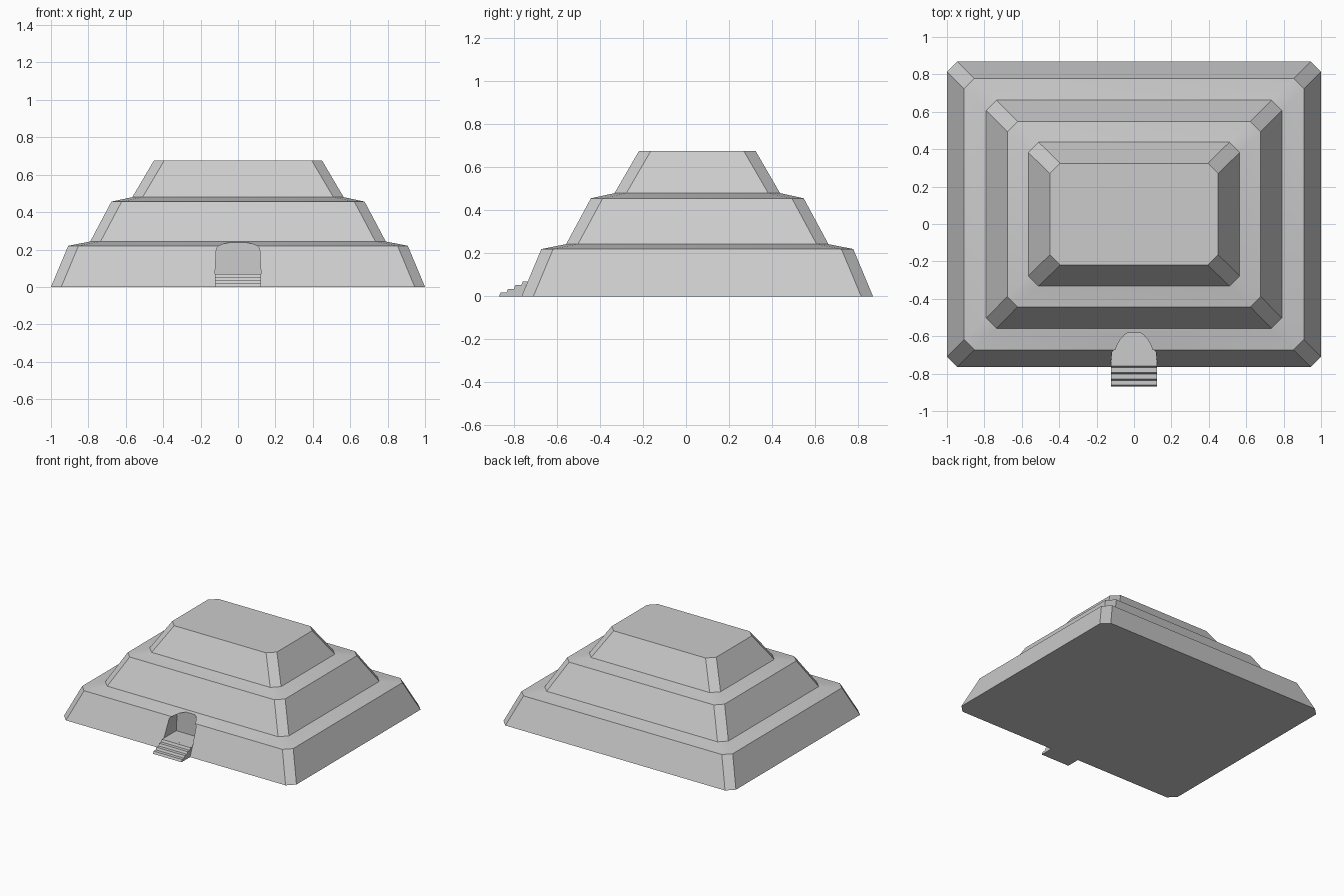
import bpy, bmesh, math

if "Cube" in bpy.data.objects:
    bpy.data.objects.remove(bpy.data.objects["Cube"])

CY = 0.0525        # centre of the building in y (stairs project to the front)
CH = 0.055         # corner chamfer


def make_object(name, bm):
    bmesh.ops.recalc_face_normals(bm, faces=bm.faces)
    me = bpy.data.meshes.new(name)
    bm.to_mesh(me)
    bm.free()
    ob = bpy.data.objects.new(name, me)
    bpy.context.collection.objects.link(ob)
    return ob


def loft(name, rings):
    """Skin a list of equal-length closed rings and cap both ends."""
    bm = bmesh.new()
    loops = [[bm.verts.new(p) for p in ring] for ring in rings]
    n = len(loops[0])
    for a, b in zip(loops, loops[1:]):
        for i in range(n):
            j = (i + 1) % n
            bm.faces.new((a[i], a[j], b[j], b[i]))
    bm.faces.new(loops[0])
    bm.faces.new(loops[-1])
    return make_object(name, bm)


def octagon(hx, hy, z):
    """Rectangle with chamfered corners."""
    q = [(hx, hy - CH), (hx - CH, hy)]
    pts = q + [(-x, y) for x, y in reversed(q)]
    pts += [(-x, -y) for x, y in pts]
    return [(x, y + CY, z) for x, y in pts]


# Stepped body: sloping walls alternating with shallow ledges
levels = [(1.0, 0.8175, 0.0), (0.908, 0.7255, 0.22), (0.79, 0.61, 0.243),
          (0.677, 0.495, 0.456), (0.565, 0.385, 0.48), (0.45, 0.272, 0.675)]
body = loft("stepped_body", [octagon(*l) for l in levels])

# Arched entrance niche, cut through the front wall and ledge
arch = [(0.123, 0.07), (0.12, 0.12)]
arch += [(0.116 * math.cos(t), 0.2 + 0.04 * math.sin(t))
         for t in (math.pi * i / 14 for i in range(15))]
arch += [(-0.12, 0.12), (-0.123, 0.07)]
cutter = loft("niche_cutter", [[(x, y, z) for x, z in arch] for y in (-1.0, -0.583)])
cutter.hide_render = True
mod = body.modifiers.new("niche", 'BOOLEAN')
mod.operation = 'DIFFERENCE'
mod.solver = 'EXACT'
mod.object = cutter
bpy.context.view_layer.objects.active = body
bpy.ops.object.modifier_apply(modifier=mod.name)
bpy.data.objects.remove(cutter)

# Entrance stairs with slightly leaning risers
RISE, RUN, LEAN = 0.0175, 0.0345, 0.008
profile = []
for i in range(4):
    y = -0.87 + i * RUN
    profile += [(y, i * RISE), (y + LEAN, (i + 1) * RISE)]
profile += [(-0.736, 0.07), (-0.765, 0.0)]
loft("entrance_stairs", [[(x, y, z) for y, z in profile] for x in (-0.123, 0.123)])

# Soft shading on the shallow bends, crisp edges elsewhere
bpy.ops.object.select_all(action='DESELECT')
body.select_set(True)
bpy.context.view_layer.objects.active = body
bpy.ops.object.shade_smooth_by_angle(angle=math.radians(30))
